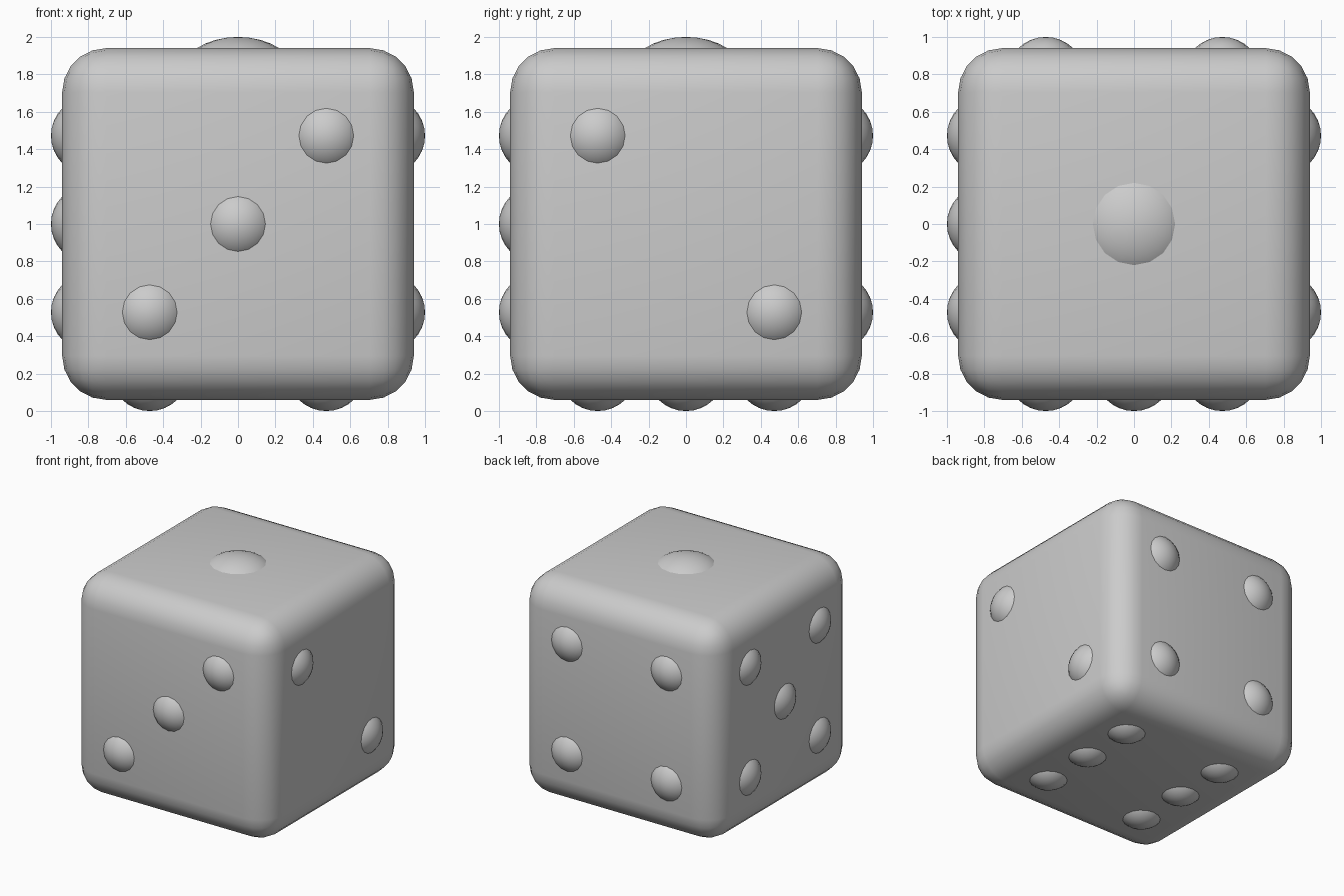
import bpy
from mathutils import Vector

if "Cube" in bpy.data.objects:
    bpy.data.objects.remove(bpy.data.objects["Cube"])

HALF = 0.94      # half width of the body
PIP_R = 0.21     # sphere radius of a small pip
RISE = 0.06      # how far pips stand proud
S = 0.472        # pip spacing
CENTRE = Vector((0, 0, 1))


def smooth(obj, angle):
    bpy.ops.object.select_all(action='DESELECT')
    obj.select_set(True)
    bpy.context.view_layer.objects.active = obj
    bpy.ops.object.shade_smooth_by_angle(angle=angle)


# rounded cube body
bpy.ops.mesh.primitive_cube_add(size=2 * HALF, location=CENTRE)
body = bpy.context.object
body.name = "dice_body"
bev = body.modifiers.new("rounded_edges", 'BEVEL')
bev.width = 0.235
bev.segments = 5
bpy.ops.object.modifier_apply(modifier=bev.name)
smooth(body, 0.8)


# one domed pip, partly sunk into its face
def pip(name, normal, u, v, a, b, spread):
    pos = CENTRE + normal * (HALF + RISE - PIP_R) + u * a * S + v * b * S
    bpy.ops.mesh.primitive_uv_sphere_add(
        segments=16, ring_count=16, radius=PIP_R, location=pos,
        rotation=normal.to_track_quat('Z', 'Y').to_euler())
    obj = bpy.context.object
    obj.name = name
    obj.scale = (spread, spread, 1)
    smooth(obj, 0.8)


X, Y, Z = Vector((1, 0, 0)), Vector((0, 1, 0)), Vector((0, 0, 1))
corners = [(a, b) for a in (-1, 1) for b in (-1, 1)]

# face name, normal, in-plane axes, pip positions, widening
faces = [
    ("top", Z, X, Y, [(0, 0)], 1.5),
    ("right", X, Y, Z, [(-1, 1), (1, -1)], 1),
    ("front", -Y, X, Z, [(-1, -1), (0, 0), (1, 1)], 1),
    ("back", Y, X, Z, corners, 1),
    ("left", -X, Y, Z, corners + [(0, 0)], 1),
    ("bottom", -Z, X, Y, corners + [(-1, 0), (1, 0)], 1),
]
for face, n, u, v, spots, spread in faces:
    for i, (a, b) in enumerate(spots, 1):
        pip(f"{face}_pip_{i}", n, u, v, a, b, spread)
